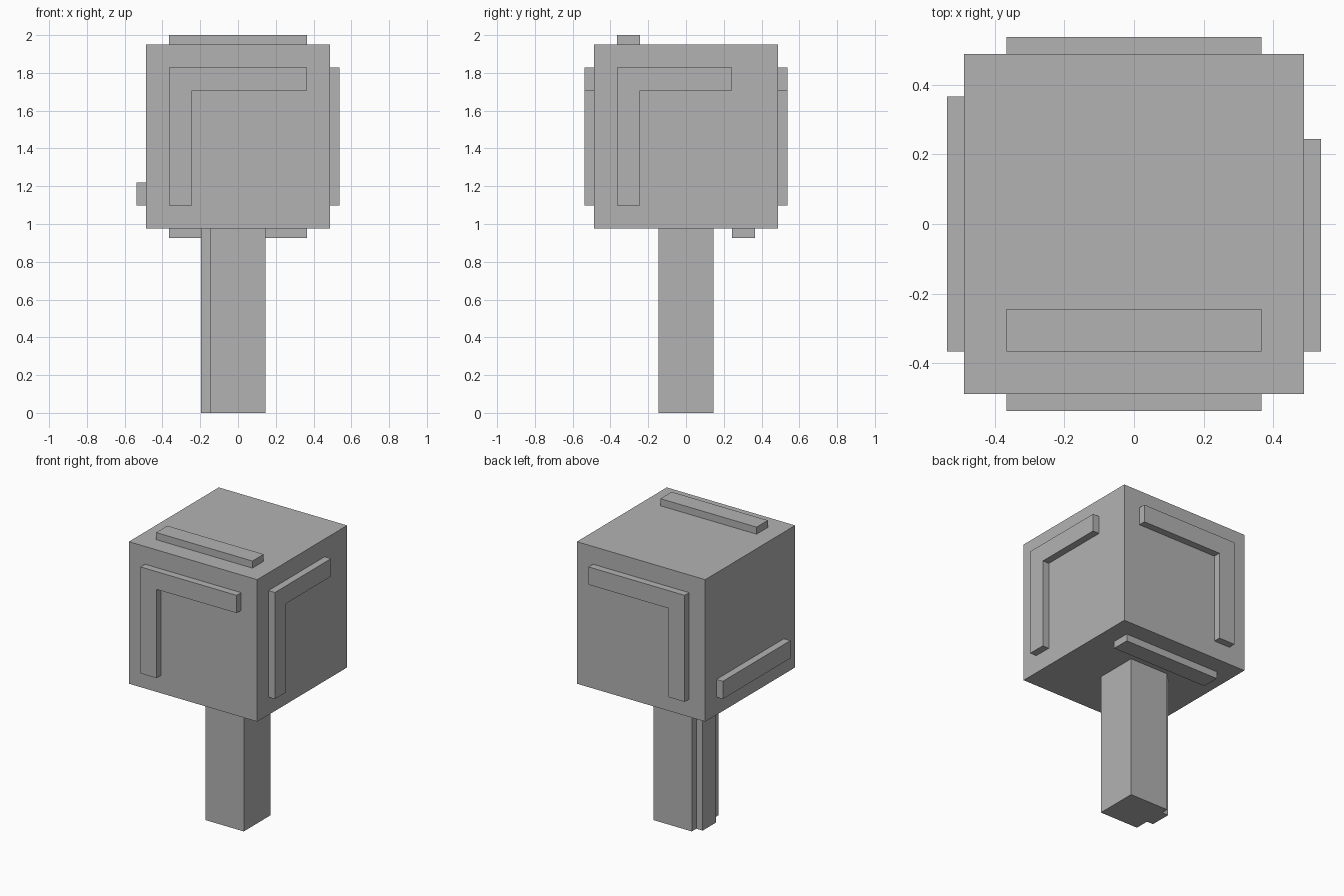
import bpy
import bmesh
from mathutils import Matrix, Vector

cube = bpy.data.objects.get("Cube")
if cube:
    bpy.data.objects.remove(cube, do_unlink=True)

U = 2 / 41          # modelling grid step
HALF = 10           # half width of the head, in steps
MID = 30            # height of the head centre, in steps

grey = bpy.data.materials.new("plain_grey")
grey.use_nodes = True
colour = (0.45, 0.45, 0.45, 1)
grey.diffuse_color = colour
grey.node_tree.nodes["Principled BSDF"].inputs["Base Color"].default_value = colour


def finish(name, bm):
    bmesh.ops.recalc_face_normals(bm, faces=bm.faces)
    mesh = bpy.data.meshes.new(name)
    bm.to_mesh(mesh)
    bm.free()
    mesh.materials.append(grey)
    obj = bpy.data.objects.new(name, mesh)
    bpy.context.collection.objects.link(obj)
    return obj


def box(name, low, high):
    """Box between two corners given in grid steps."""
    low, high = Vector(low) * U, Vector(high) * U
    bm = bmesh.new()
    bmesh.ops.create_cube(bm, size=1)
    bmesh.ops.scale(bm, vec=high - low, verts=bm.verts)
    bmesh.ops.translate(bm, vec=(low + high) / 2, verts=bm.verts)
    return finish(name, bm)


def raised(name, outline, across, up, out):
    """Extrude a flat outline one step outward from a side of the head."""
    across, up, out = Vector(across), Vector(up), Vector(out)
    centre = Vector((0, 0, MID))
    bm = bmesh.new()
    verts = [bm.verts.new((centre + across * a + up * b + out * HALF) * U)
             for a, b in outline]
    face = bm.faces.new(verts)
    extruded = bmesh.ops.extrude_face_region(bm, geom=[face], use_keep_orig=True)
    moved = [v for v in extruded["geom"] if isinstance(v, bmesh.types.BMVert)]
    bmesh.ops.translate(bm, vec=out * U, verts=moved)
    return finish(name, bm)


R, W = 7.5, 2.5     # ornament reach and bar width, in steps


def corner_shape(end):
    """Upright bar joined to a top bar that runs as far as end."""
    return [(-R, -R), (W - R, -R), (W - R, R - W), (end, R - W), (end, R), (-R, R)]


bar_shape = [(-R, -R), (R, -R), (R, W - R), (-R, W - R)]

X, Y, Z = Vector((1, 0, 0)), Vector((0, 1, 0)), Vector((0, 0, 1))

# Head and handle
box("head", (-HALF, -HALF, MID - HALF), (HALF, HALF, MID + HALF))
box("handle", (-3, -3, 0), (3, 3, MID - HALF))
box("handle_ridge", (-4, -1, 0), (-3, 2, MID - HALF))

# Raised corner shapes on three sides
raised("front_corner_bar", corner_shape(R), X, Z, -Y)
raised("back_corner_bar", corner_shape(R), X, Z, Y)
raised("left_corner_bar", corner_shape(R - W), Y, Z, X)

# Single raised bars on the remaining sides
raised("right_bar", bar_shape, Y, Z, -X)
raised("top_bar", bar_shape, X, Y, Z)
raised("bottom_bar", bar_shape, X, -Y, -Z)
